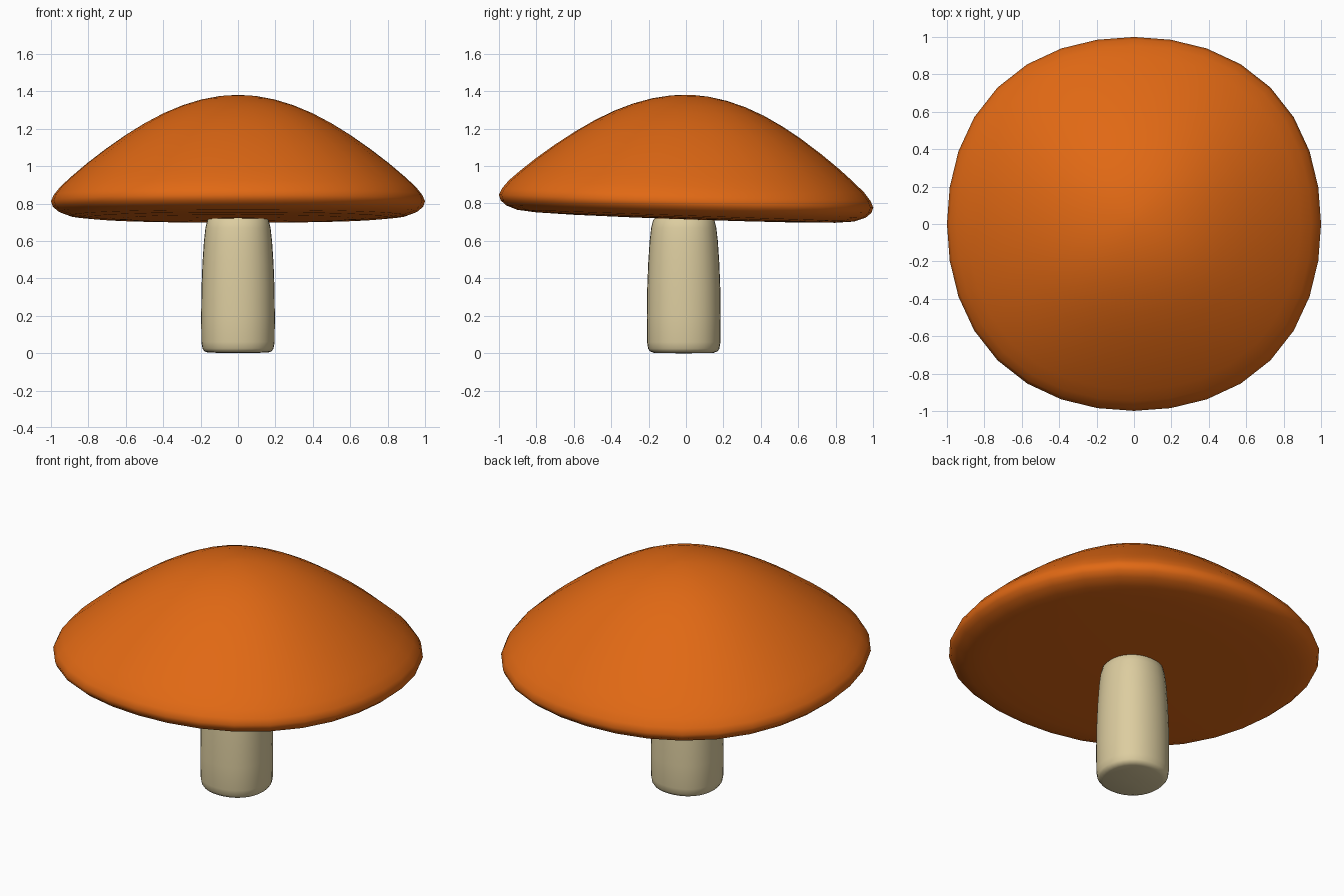
import bpy, bmesh, math
from mathutils import Matrix

if "Cube" in bpy.data.objects:
    bpy.data.objects.remove(bpy.data.objects["Cube"])


def material(name, color):
    m = bpy.data.materials.new(name)
    m.diffuse_color = (*color, 1)
    m.use_nodes = True
    m.node_tree.nodes["Principled BSDF"].inputs["Base Color"].default_value = m.diffuse_color
    return m


def lathe(name, profile, segments, square, mat, matrix):
    """Closed solid from an (r, z) profile, slightly squared in plan."""
    bm = bmesh.new()
    rings = []
    for r, z in profile:
        ring = []
        for i in range(segments):
            a = 2 * math.pi * i / segments
            rr = r * (1 + square * math.sin(2 * a) ** 2)
            ring.append(bm.verts.new((rr * math.cos(a), rr * math.sin(a), z)))
        rings.append(ring)
    for lo, hi in zip(rings, rings[1:]):
        for i in range(segments):
            j = (i + 1) % segments
            bm.faces.new((lo[i], lo[j], hi[j], hi[i]))
    bm.faces.new(rings[0][::-1])
    bm.faces.new(rings[-1])
    for f in bm.faces:
        f.smooth = True
    bm.transform(matrix)
    bmesh.ops.recalc_face_normals(bm, faces=bm.faces[:])
    me = bpy.data.meshes.new(name)
    bm.to_mesh(me)
    bm.free()
    me.materials.append(mat)
    ob = bpy.data.objects.new(name, me)
    bpy.context.collection.objects.link(ob)
    return ob


orange = material("cap_orange", (0.75, 0.14, 0.007))
cream = material("stem_cream", (0.72, 0.61, 0.35))

# Cap: low dome with rounded rim and nearly flat underside, tipped back slightly
cap_profile = [(0.02, 0.715), (0.3, 0.716), (0.6, 0.719), (0.8, 0.725),
               (0.9, 0.735), (0.96, 0.757), (0.99, 0.783), (1.0, 0.812),
               (0.985, 0.846), (0.95, 0.89), (0.89, 0.945), (0.81, 1.013),
               (0.71, 1.09), (0.6, 1.167), (0.5, 1.229), (0.4, 1.282),
               (0.3, 1.324), (0.2, 1.355), (0.1, 1.374), (0.02, 1.38)]
pivot = Matrix.Translation((0, 0, 0.8))
tilt = pivot @ Matrix.Rotation(math.radians(-2), 4, 'X') @ pivot.inverted()
lathe("cap", cap_profile, 32, 0.032, orange, tilt)

# Stem: rounded foot, narrowing toward the cap
stem_profile = [(0.02, 0.0), (0.16, 0.003), (0.18, 0.01), (0.19, 0.025),
                (0.196, 0.06), (0.197, 0.2), (0.195, 0.35), (0.19, 0.48),
                (0.182, 0.6), (0.174, 0.67), (0.164, 0.71), (0.148, 0.73),
                (0.02, 0.74)]
lathe("stem", stem_profile, 32, 0.032, cream, Matrix.Translation((0, -0.012, 0)))
